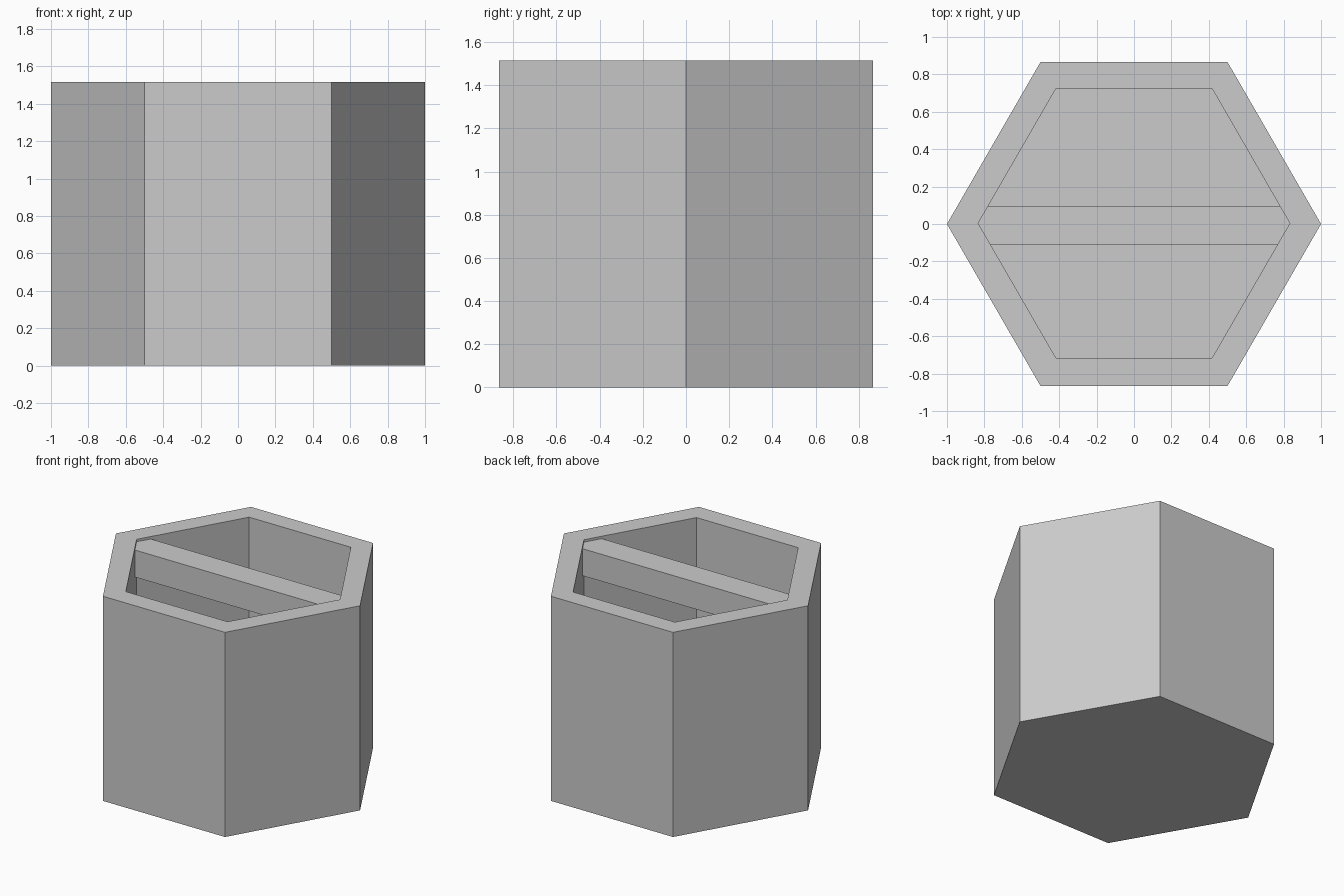
import bpy, bmesh
from math import cos, sin, pi

if "Cube" in bpy.data.objects:
    bpy.data.objects.remove(bpy.data.objects["Cube"])

HEIGHT, FLOOR = 1.515, 0.14
OUTER, INNER, INNER_Y = 1.0, 0.833, 0.004


def add_object(name, bm):
    bmesh.ops.recalc_face_normals(bm, faces=bm.faces)
    mesh = bpy.data.meshes.new(name)
    bm.to_mesh(mesh)
    bm.free()
    obj = bpy.data.objects.new(name, mesh)
    bpy.context.collection.objects.link(obj)


def hex_ring(bm, radius, z, y=0.0):
    return [bm.verts.new((radius * cos(i * pi / 3), y + radius * sin(i * pi / 3), z))
            for i in range(6)]


# Hollow hexagonal cup: outer wall, rim, inner wall, closed by two caps
bm = bmesh.new()
rings = [hex_ring(bm, OUTER, 0), hex_ring(bm, OUTER, HEIGHT),
         hex_ring(bm, INNER, HEIGHT, INNER_Y), hex_ring(bm, INNER, FLOOR, INNER_Y)]
for a, b in zip(rings, rings[1:]):
    for i in range(6):
        j = (i + 1) % 6
        bm.faces.new((a[i], a[j], b[j], b[i]))
bm.faces.new(rings[0])
bm.faces.new(rings[-1])
add_object("hex_cup", bm)

# Square crossbar just under the rim, ends sunk into the walls
bm = bmesh.new()
bmesh.ops.create_cube(bm, size=1)
bmesh.ops.scale(bm, vec=(1.7, 0.205, 0.2), verts=bm.verts)
bmesh.ops.translate(bm, vec=(0, -0.008, 1.397), verts=bm.verts)
add_object("crossbar", bm)
